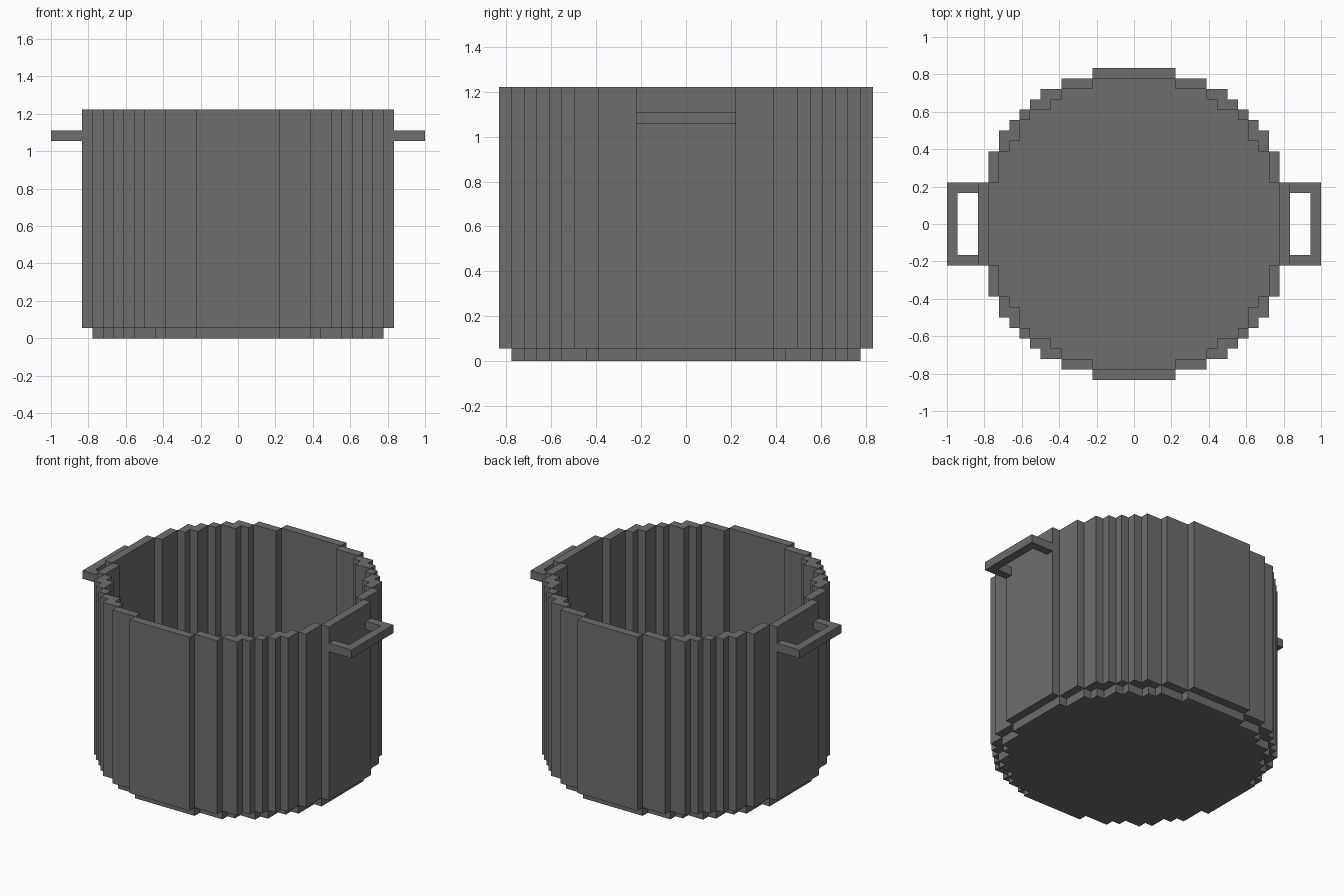
import bpy, bmesh
from mathutils import Vector

cube = bpy.data.objects.get("Cube")
if cube:
    bpy.data.objects.remove(cube, do_unlink=True)

U = 1 / 18  # one grid block

metal = bpy.data.materials.new("dark grey metal")
GREY = (0.155, 0.155, 0.155, 1)
metal.use_nodes = True
metal.diffuse_color = GREY
metal.node_tree.nodes["Principled BSDF"].inputs["Base Color"].default_value = GREY


def build(name, outlines, z0, z1):
    """Extrude flat outlines (in blocks) from z0 to z1 into one object."""
    bm = bmesh.new()
    for outline in outlines:
        face = bm.faces.new([bm.verts.new((x * U, y * U, z0 * U)) for x, y in outline])
        top = bmesh.ops.extrude_face_region(bm, geom=[face], use_keep_orig=True)["geom"]
        verts = [v for v in top if isinstance(v, bmesh.types.BMVert)]
        bmesh.ops.translate(bm, verts=verts, vec=Vector((0, 0, (z1 - z0) * U)))
    bmesh.ops.recalc_face_normals(bm, faces=bm.faces)
    mesh = bpy.data.meshes.new(name)
    bm.to_mesh(mesh)
    bm.free()
    mesh.materials.append(metal)
    obj = bpy.data.objects.new(name, mesh)
    bpy.context.collection.objects.link(obj)
    return obj


def rect(x0, y0, x1, y1):
    return [(x0, y0), (x1, y0), (x1, y1), (x0, y1)]


def swap(outline):
    return [(y, x) for x, y in outline]


# Base plate: stepped disc, described by (x limit, y height) in one quarter
steps = [(4, 14), (7, 13), (8, 12), (10, 11), (11, 10), (12, 8), (13, 7), (14, 4)]
quarter, x_prev = [], 0
for x, y in steps:
    if x_prev:
        quarter.append((x_prev, y))
    quarter.append((x, y))
    x_prev = x
disc = quarter + [(x, -y) for x, y in reversed(quarter)]
disc += [(-x, -y) for x, y in quarter] + [(-x, y) for x, y in reversed(quarter)]
build("base_plate", [disc], 0, 1)

# Wall: one-block-thick panels stepping around the circle, corner to corner
panel = rect(4, 13, 7, 14)
stepped = [(7, 12), (8, 12), (8, 11), (10, 11), (10, 12), (9, 12), (9, 13), (7, 13)]
corner = rect(10, 10, 11, 11)
wall = []
for sx in (1, -1):
    for sy in (1, -1):
        for part in (panel, swap(panel), stepped, swap(stepped), corner):
            wall.append([(x * sx, y * sy) for x, y in part])
for s in (1, -1):
    straight = rect(-4, 14 * s, 4, 15 * s)
    wall += [straight, swap(straight)]
build("pot_wall", wall, 1, 22)

# Handles: square U-shaped loops on both sides
loop = [(15, -4), (18, -4), (18, 4), (15, 4), (15, 3), (17, 3), (17, -3), (15, -3)]
for side, s in (("left", 1), ("right", -1)):
    build(side + "_handle", [[(x * s, y) for x, y in loop]], 19, 20)
